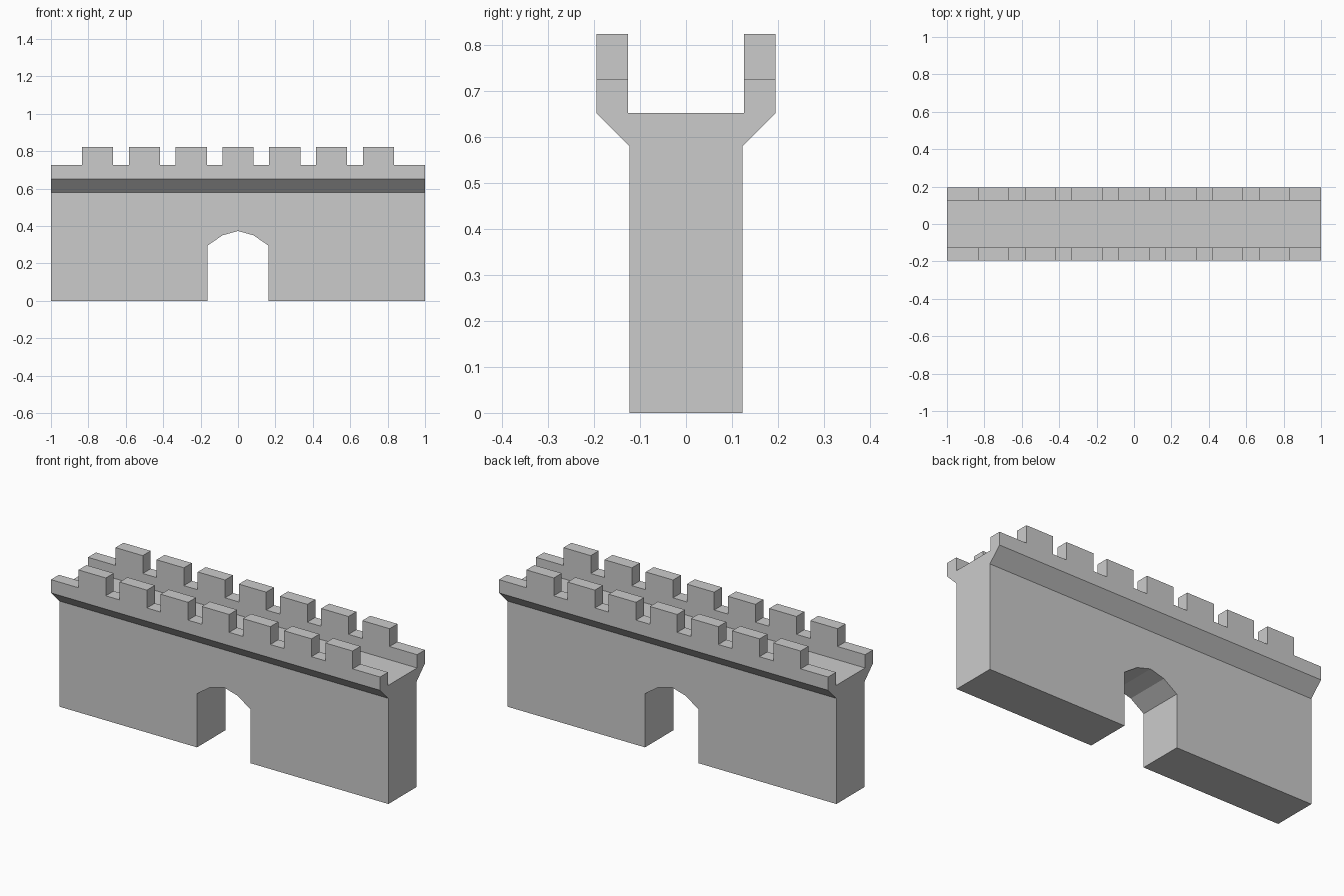
import bpy, bmesh
from mathutils import Vector

if "Cube" in bpy.data.objects:
    bpy.data.objects.remove(bpy.data.objects["Cube"])


def prism(bm, pts, axis, lo, hi):
    """Extrude a closed 2D outline along x (pts = y,z) or y (pts = x,z)."""
    def place(p, t):
        return (t, p[0], p[1]) if axis == 'x' else (p[0], t, p[1])
    face = bm.faces.new([bm.verts.new(place(p, lo)) for p in pts])
    ext = bmesh.ops.extrude_face_region(bm, geom=[face])
    verts = [v for v in ext['geom'] if isinstance(v, bmesh.types.BMVert)]
    move = Vector((hi - lo, 0, 0)) if axis == 'x' else Vector((0, hi - lo, 0))
    bmesh.ops.translate(bm, verts=verts, vec=move)


def finish(bm, name):
    bmesh.ops.recalc_face_normals(bm, faces=bm.faces[:])
    mesh = bpy.data.meshes.new(name)
    bm.to_mesh(mesh)
    bm.free()
    obj = bpy.data.objects.new(name, mesh)
    bpy.context.collection.objects.link(obj)
    return obj


def mirrored(half):
    """Close a right-half outline with its left mirror image."""
    return half + [(-a, b) for a, b in reversed(half) if a != 0]


# Wall: Y-shaped cross-section with flared parapets, run along the length
bm = bmesh.new()
section = [(0.123, 0), (0.123, 0.58), (0.195, 0.652), (0.195, 0.823),
           (0.126, 0.823), (0.126, 0.652)]
prism(bm, mirrored(section), 'x', -1, 1)
wall = finish(bm, "castle_wall")

# Gateway opening with a faceted arch
bm = bmesh.new()
arch = [(0.163, -0.1), (0.163, 0.295), (0.083, 0.35), (0, 0.373)]
prism(bm, mirrored(arch), 'y', -0.4, 0.4)
gate_cutter = finish(bm, "gateway_cutter")

# Gaps between the seven merlons, plus the low ends
bm = bmesh.new()
gaps = [(-1.1, -0.833)] + [(-0.667 + i * 0.25, -0.583 + i * 0.25) for i in range(6)] + [(0.833, 1.1)]
for a, b in gaps:
    prism(bm, [(a, 0.725), (b, 0.725), (b, 0.95), (a, 0.95)], 'y', -0.4, 0.4)
gap_cutter = finish(bm, "battlement_gap_cutter")

# Carve the openings
bpy.context.view_layer.objects.active = wall
wall.select_set(True)
for cutter in (gate_cutter, gap_cutter):
    cutter.hide_render = True
    mod = wall.modifiers.new(cutter.name, 'BOOLEAN')
    mod.operation = 'DIFFERENCE'
    mod.solver = 'EXACT'
    mod.object = cutter
    bpy.ops.object.modifier_apply(modifier=mod.name)
    bpy.data.objects.remove(cutter)
